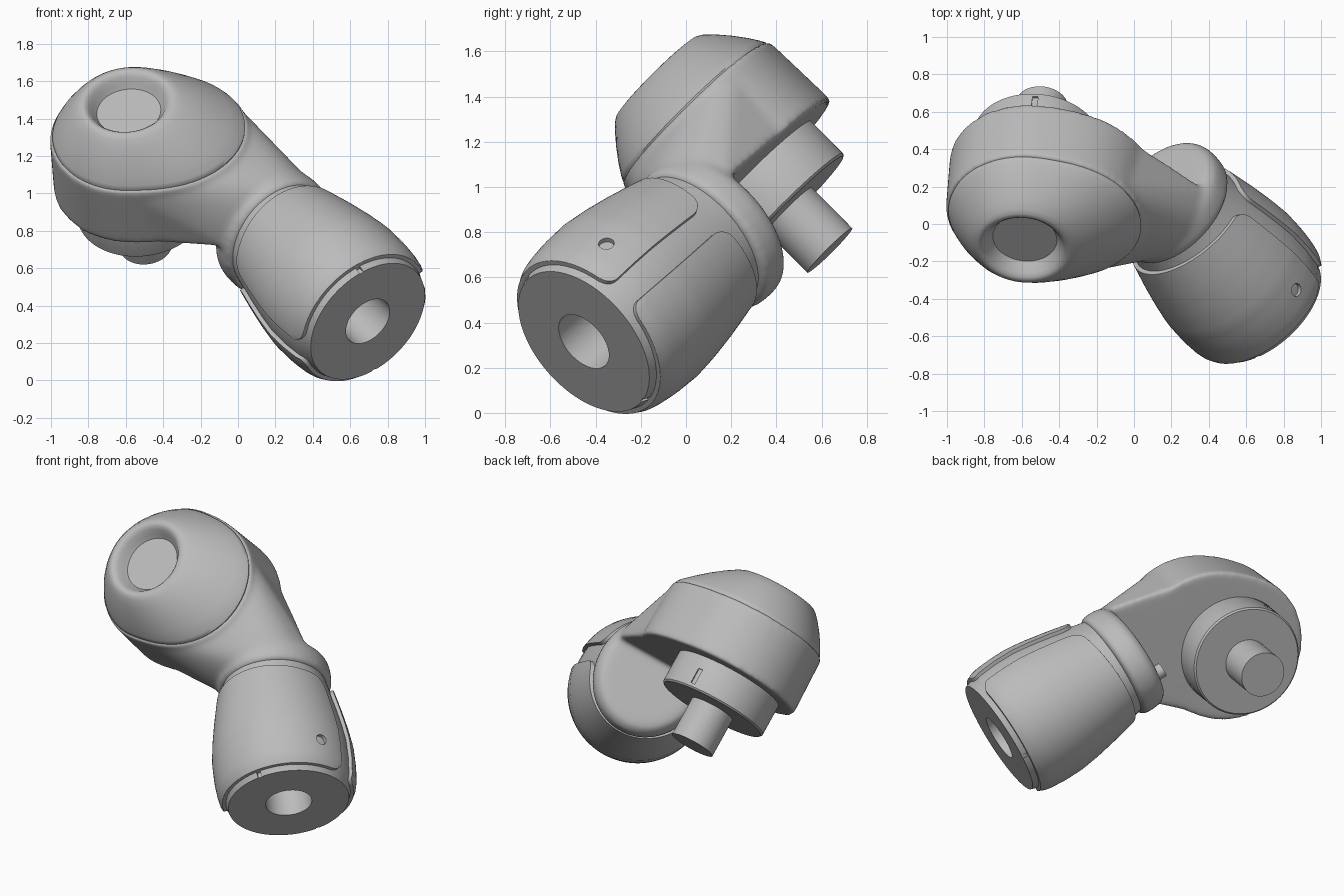
import bpy, bmesh
from math import sin, cos, pi, radians
from mathutils import Vector, Matrix

if "Cube" in bpy.data.objects:
    bpy.data.objects.remove(bpy.data.objects["Cube"])

# One grey for every part
grey = bpy.data.materials.new("grey")
grey.use_nodes = True
grey.diffuse_color = (0.5, 0.5, 0.5, 1)
grey.node_tree.nodes["Principled BSDF"].inputs["Base Color"].default_value = (0.5, 0.5, 0.5, 1)

# Joint frame: x along the lower tube, z along the head axis
up = Vector((-0.09, -0.70, 0.705)).normalized()
out = Vector((0.565, -0.62, -0.545))
out = (out - up * out.dot(up)).normalized()
side = up.cross(out)
FRAME = Matrix.Translation((-0.584, -0.076, 1.436)) @ Matrix((out, side, up)).transposed().to_4x4()
TUBE_END = Vector((1.565, 0.41, -0.643))
STEPS = 96


def shade(ob, angle=35):
    bpy.ops.object.select_all(action='DESELECT')
    ob.select_set(True)
    bpy.context.view_layer.objects.active = ob
    bpy.ops.object.shade_smooth_by_angle(angle=radians(angle))


def finish(name, bm, angle=35):
    bmesh.ops.recalc_face_normals(bm, faces=bm.faces)
    mesh = bpy.data.meshes.new(name)
    bm.to_mesh(mesh)
    bm.free()
    ob = bpy.data.objects.new(name, mesh)
    bpy.context.collection.objects.link(ob)
    ob.matrix_world = FRAME
    mesh.materials.append(grey)
    shade(ob, angle)
    return ob


def apply_modifiers(ob):
    bpy.context.view_layer.objects.active = ob
    for m in list(ob.modifiers):
        bpy.ops.object.modifier_apply(modifier=m.name)


def loft(bm, rings):
    """Skin closed rings and cap both ends."""
    rows = [[bm.verts.new(p) for p in ring] for ring in rings]
    for a, b in zip(rows, rows[1:]):
        for i in range(len(a)):
            j = (i + 1) % len(a)
            bm.faces.new((a[i], a[j], b[j], b[i]))
    bm.faces.new(rows[0])
    bm.faces.new(rows[-1])


def angles():
    return [2 * pi * i / STEPS for i in range(STEPS)]


def head_ring(r, z, reach):
    """Round outline pulled out towards the elbow."""
    ring = []
    for a in angles():
        d = r + reach * max(0, cos(a - radians(50))) ** 2
        ring.append(Vector((d * cos(a), d * sin(a) + reach * 0.1, z)))
    return ring


def tube_point(r, t, a):
    """Point on the lower tube, which narrows sideways towards the elbow."""
    return TUBE_END + Vector((-t, r * cos(a) * (1 - 0.11 * t), r * sin(a)))


def tube_ring(r, t, drop=0):
    return [tube_point(r, t, a) - Vector((0, 0, drop)) for a in angles()]


def cut(ob, bm):
    """Cut a closed shape out of a part."""
    cutter = finish("cutter", bm)
    cutter.hide_render = True
    m = ob.modifiers.new("cut", 'BOOLEAN')
    m.operation, m.object, m.solver = 'DIFFERENCE', cutter, 'EXACT'
    apply_modifiers(ob)
    bpy.data.objects.remove(cutter)
    shade(ob)


# Elbow housing: head drum, neck hull and flange fused with soft fillets
bm = bmesh.new()
loft(bm, [head_ring(r, z, 0.16) for r, z in ((0.452, -0.165), (0.458, -0.35), (0.464, -0.548))])
flange = [(0.35, 0.815), (0.375, 0.835), (0.378, 0.92), (0.37, 0.96), (0.335, 0.995), (0.29, 1.0)]
loft(bm, [tube_ring(r, t, 0.012) for r, t in flange])
neck = bmesh.new()
points = head_ring(0.445, -0.18, 0.155) + head_ring(0.445, -0.54, 0.155)
points += [p for t in (0.86, 0.95) for p in tube_ring(0.352, t) if p.z > -0.56]
bmesh.ops.convex_hull(neck, input=[neck.verts.new(p) for p in points])
loose = [v for v in neck.verts if not v.link_faces]
bmesh.ops.delete(neck, geom=loose, context='VERTS')
bmesh.ops.recalc_face_normals(neck, faces=neck.faces)
temp = bpy.data.meshes.new("neck")
neck.to_mesh(temp)
neck.free()
bm.from_mesh(temp)
bpy.data.meshes.remove(temp)
housing = finish("elbow_housing", bm)
m = housing.modifiers.new("fuse", 'REMESH')
m.mode, m.voxel_size, m.use_smooth_shade = 'VOXEL', 0.014, True
m = housing.modifiers.new("fillet", 'SMOOTH')
m.factor, m.iterations = 0.5, 18
apply_modifiers(housing)
shade(housing, 60)

# Domed cap with a dished top: radius, height, elbow reach
bm = bmesh.new()
cap = [(0.43, -0.2, 0.16), (0.438, -0.16, 0.16), (0.428, -0.14, 0.155), (0.398, -0.09, 0.125),
       (0.355, -0.03, 0.09), (0.31, 0.025, 0.05), (0.275, 0.06, 0.02),
       (0.255, 0.073, 0.008), (0.24, 0.076, 0), (0.225, 0.071, 0), (0.208, 0.055, 0),
       (0.19, 0.025, 0), (0.172, 0.0, 0)]
loft(bm, [head_ring(*c) for c in cap])
finish("head_cap", bm, 45)

# Output disc and shaft under the head
bm = bmesh.new()
disc = [(0.335, -0.5), (0.345, -0.52), (0.345, -0.75), (0.335, -0.76)]
loft(bm, [head_ring(r, z, 0) for r, z in disc])
plate = finish("output_disc", bm)
bm = bmesh.new()
bmesh.ops.create_cube(bm, size=1, matrix=Matrix.Rotation(radians(147), 4, 'Z')
                      @ Matrix.Translation((0.35, 0, -0.68)) @ Matrix.Diagonal((0.03, 0.03, 0.1, 1)))
cut(plate, bm)
bm = bmesh.new()
loft(bm, [head_ring(0.14, z, 0) for z in (-0.74, -1.015)])
finish("output_shaft", bm)

# Locking screw on the flange face
bm = bmesh.new()
bmesh.ops.create_cone(bm, cap_ends=True, segments=24, radius1=0.045, radius2=0.045, depth=0.14,
                      matrix=Matrix.Translation((0.53, 0.18, -0.6)) @ Matrix.Rotation(pi / 2, 4, 'Y'))
finish("locking_screw", bm)

# Lower tube with a bore, and two key slots in the end ring
bm = bmesh.new()
sleeve = [(0.142, 0.5), (0.142, 0), (0.37, 0), (0.388, 0.05), (0.405, 0.08), (0.42, 0.2),
          (0.424, 0.33), (0.412, 0.45), (0.392, 0.58), (0.367, 0.71), (0.342, 0.83), (0.335, 0.9)]
loft(bm, [tube_ring(r, t) for r, t in sleeve])
tube = finish("lower_tube", bm)
bm = bmesh.new()
for s in (1, -1):
    bmesh.ops.create_cube(bm, size=1, matrix=Matrix.Translation(TUBE_END + Vector((-0.02, 0, s * 0.385)))
                          @ Matrix.Diagonal((0.1, 0.025, 0.04, 1)))
cut(tube, bm)


def shell_radius(t):
    """Outer radius of the tube at a distance from its end."""
    for (r0, t0), (r1, t1) in zip(sleeve[2:], sleeve[3:]):
        if t <= t1:
            return r0 + (r1 - r0) * (t - t0) / (t1 - t0)


# Raised half-shell panels with rounded corners
panels = []
for name, start in (("upper_panel", 0), ("lower_panel", pi)):
    bm = bmesh.new()
    rows, cols, corner = 20, 64, 0.08
    grid = []
    for i in range(cols + 1):
        s = i / cols
        s = s * s * (3 - 2 * s)
        a = radians(9 + 162 * s)
        edge = min(s, 1 - s) * 1.2
        inset = corner - (corner ** 2 - max(0, corner - edge) ** 2) ** 0.5
        low, high = 0.035 + inset * 0.6, 0.77 - inset - 0.05 * (1 - sin(a))
        ts = [low + (high - low) * j / rows for j in range(rows + 1)]
        grid.append([bm.verts.new(tube_point(shell_radius(t) - 0.018, t, a + start)) for t in ts])
    for c, d in zip(grid, grid[1:]):
        for j in range(rows):
            bm.faces.new((c[j], d[j], d[j + 1], c[j + 1]))
    # Thicken outwards
    new = bmesh.ops.extrude_face_region(bm, geom=bm.faces[:])["geom"]
    for v in (g for g in new if isinstance(g, bmesh.types.BMVert)):
        off = v.co - TUBE_END
        off.x = 0
        v.co += off.normalized() * 0.04
    panel = finish(name, bm)
    m = panel.modifiers.new("soft_edge", 'BEVEL')
    m.width, m.segments, m.limit_method, m.angle_limit = 0.01, 2, 'ANGLE', radians(50)
    panels.append(panel)

# Screw recess in the upper panel
bm = bmesh.new()
bmesh.ops.create_cone(bm, cap_ends=True, segments=24, radius1=0.035, radius2=0.035, depth=0.06,
                      matrix=Matrix.Translation(tube_point(0.446, 0.2, radians(30)))
                      @ Matrix.Rotation(radians(30) - pi / 2, 4, 'X'))
cut(panels[0], bm)
